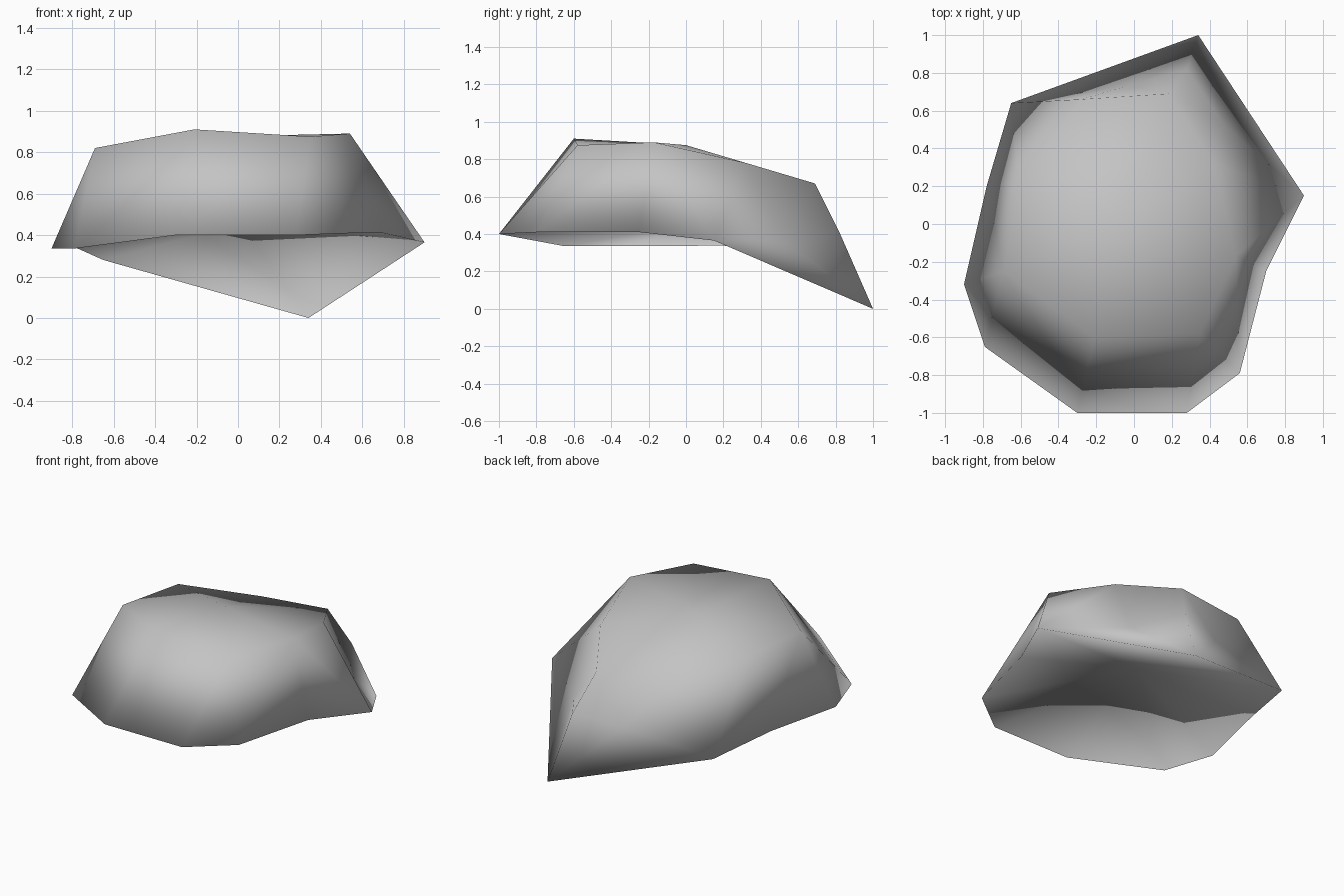
import bpy

if "Cube" in bpy.data.objects:
    bpy.data.objects.remove(bpy.data.objects["Cube"], do_unlink=True)

# Stone material
stone = bpy.data.materials.new("stone_grey")
stone.use_nodes = True
colour = (0.55, 0.55, 0.55, 1)
stone.diffuse_color = colour
bsdf = stone.node_tree.nodes["Principled BSDF"]
bsdf.inputs["Base Color"].default_value = colour
bsdf.inputs["Roughness"].default_value = 0.9

# Lower rim, anticlockwise from the front; r5 is the drooping back tip
rim = [(-.30, -1, .40), (.28, -1, .40), (.56, -.79, .41), (.70, -.25, .41),
       (.90, .15, .365), (.34, 1, 0), (-.65, .64, .28),
       (-.78, .20, .338), (-.90, -.32, .335), (-.79, -.65, .335)]
# Shoulder around the top, same direction
top = [(-.21, -.60, .91), (.35, -.58, .875), (.54, -.17, .89), (.42, .32, .78),
       (.19, .69, .67), (-.28, .66, .64), (-.61, .23, .80), (-.69, -.25, .82)]
# Ridge and the two dents above the back tip, crown and hollow underside
points = {f"r{i}": p for i, p in enumerate(rim)}
points |= {f"t{i}": p for i, p in enumerate(top)}
points |= {"ridge": (.28, .82, .41), "dent_l": (.47, .53, .36),
           "dent_r": (-.04, .73, .37), "crown": (-.10, 0, .875),
           "hollow": (.01, .04, .455)}

# Sloping sides
faces = [f.split() for f in (
    "r0 r1 t1 t0", "r1 r2 t1", "r2 t2 t1", "r2 r3 t2", "r3 r4 t2", "r4 t3 t2",
    "r6 t6 t5", "r6 r7 t6", "r7 t7 t6", "r7 r8 t7", "r8 r9 t7",
    "r9 t0 t7", "r9 r0 t0",
    # dented back
    "r4 dent_l t3", "dent_l t4 t3", "dent_l ridge t4", "r4 r5 dent_l",
    "r5 ridge dent_l", "r5 dent_r ridge", "ridge dent_r t4", "dent_r t5 t4",
    "r5 r6 dent_r", "r6 t5 dent_r")]
# Crown and underside fans
faces += [(f"t{i}", f"t{(i + 1) % 8}", "crown") for i in range(8)]
faces += [(f"r{(i + 1) % 10}", f"r{i}", "hollow") for i in range(10)]

index = {name: i for i, name in enumerate(points)}
mesh = bpy.data.meshes.new("rock")
mesh.from_pydata(list(points.values()), [], [[index[n] for n in f] for f in faces])
mesh.validate()
mesh.materials.append(stone)
mesh.shade_smooth()
rock = bpy.data.objects.new("rock", mesh)
bpy.context.collection.objects.link(rock)
